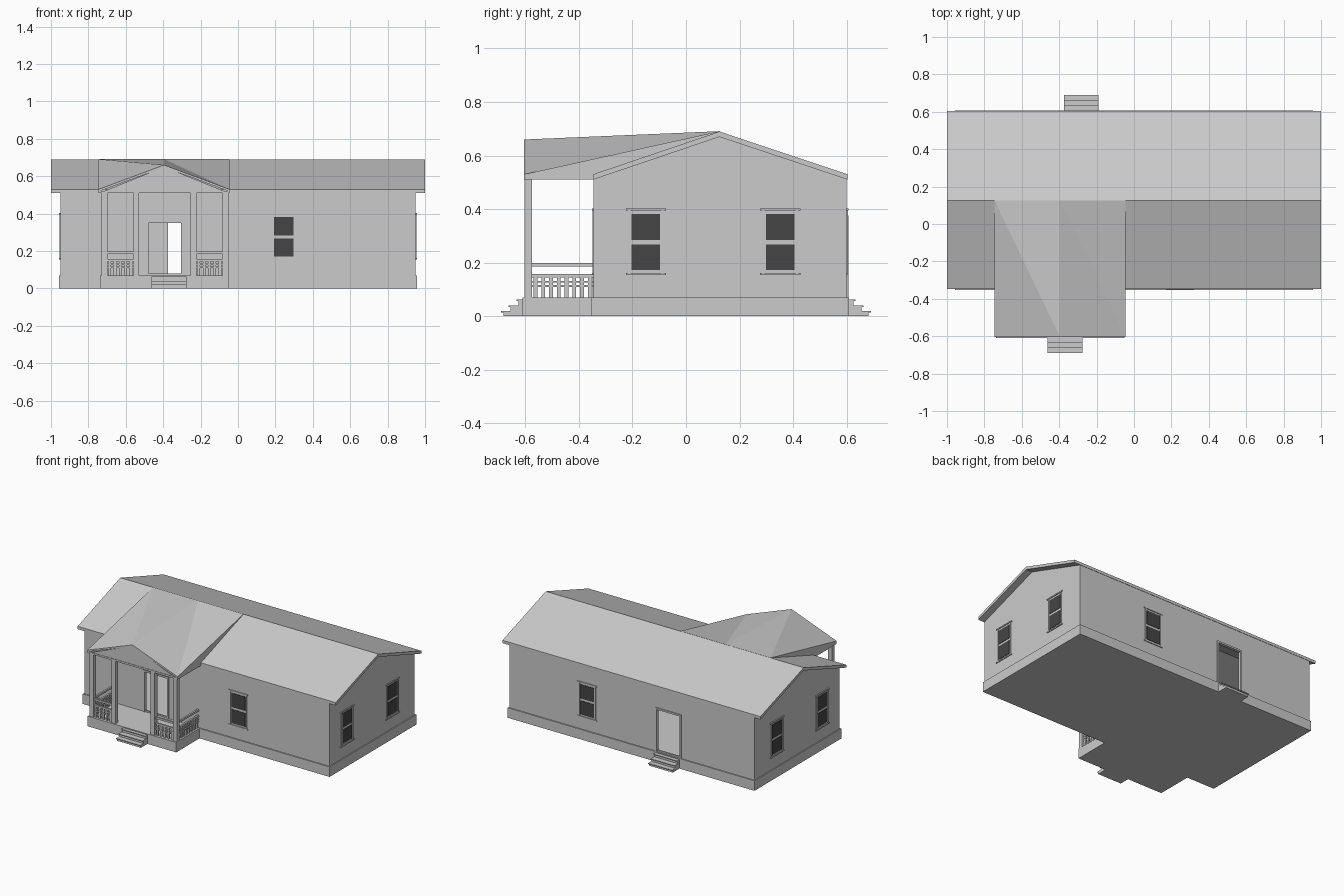
import bpy, bmesh
from mathutils import Matrix

if "Cube" in bpy.data.objects:
    bpy.data.objects.remove(bpy.data.objects["Cube"])

glass = bpy.data.materials.new("dark_glass")
glass.diffuse_color = (0.06, 0.06, 0.06, 1)
glass.use_nodes = True
glass.node_tree.nodes["Principled BSDF"].inputs["Base Color"].default_value = glass.diffuse_color


def finish(name, bm, mat=None):
    bmesh.ops.recalc_face_normals(bm, faces=bm.faces)
    me = bpy.data.meshes.new(name)
    bm.to_mesh(me)
    bm.free()
    ob = bpy.data.objects.new(name, me)
    bpy.context.collection.objects.link(ob)
    if mat:
        me.materials.append(mat)
    return ob


def boxes(name, items, mat=None, mtx=None):
    """One object from boxes given as (x0, x1, y0, y1, z0, z1)."""
    bm = bmesh.new()
    for x0, x1, y0, y1, z0, z1 in items:
        m = Matrix.LocRotScale(((x0 + x1) / 2, (y0 + y1) / 2, (z0 + z1) / 2), None,
                               (x1 - x0, y1 - y0, z1 - z0))
        bmesh.ops.create_cube(bm, size=1, matrix=m)
    if mtx:
        bm.transform(mtx)
    return finish(name, bm, mat)


def prism(name, pts, axis, a, b):
    """Extrude a profile along x (points are y, z) or y (points are x, z)."""
    bm = bmesh.new()
    vs = [bm.verts.new((a, p, z) if axis == "x" else (p, a, z)) for p, z in pts]
    f = bm.faces.new(vs)
    g = bmesh.ops.extrude_face_region(bm, geom=[f])["geom"]
    d = (b - a, 0, 0) if axis == "x" else (0, b - a, 0)
    bmesh.ops.translate(bm, vec=d, verts=[v for v in g if isinstance(v, bmesh.types.BMVert)])
    return finish(name, bm)


# main dimensions
W, YF, YB, T = 0.95, -0.345, 0.60, 0.01
FLOOR, EAVE, RIDGE, RY = 0.07, 0.53, 0.69, 0.125
PL, PR, PC, PY = -0.745, -0.045, -0.395, -0.605

# foundations
boxes("house_base", [(-0.957, 0.957, -0.353, 0.608, 0, FLOOR)])
boxes("porch_base", [(-0.738, -0.052, -0.61, -0.353, 0, FLOOR)])


# long walls with door openings
def long_wall(name, y0, y1, d0, d1, top):
    boxes(name, [(-W, d0, y0, y1, FLOOR, 0.515), (d1, W, y0, y1, FLOOR, 0.515),
                 (d0, d1, y0, y1, top, 0.515), (d0, d1, y0, y1, FLOOR, 0.08)])


FD, BD = (-0.478, -0.306), (-0.375, -0.197)
long_wall("front_wall", YF, YF + T, *FD, 0.35)
long_wall("back_wall", YB - T, YB, *BD, 0.365)

# gable walls
for side, x in (("left", -W), ("right", W - T)):
    prism(side + "_gable_wall", [(YF, FLOOR), (YB, FLOOR), (YB, 0.512), (RY, 0.672), (YF, 0.512)],
          "x", x, x + T)

# main roof
prism("main_roof", [(YF - 0.002, EAVE), (RY, RIDGE), (YB + 0.004, EAVE), (YB + 0.004, EAVE - 0.02),
                    (RY, RIDGE - 0.02), (YF - 0.002, EAVE - 0.02)], "x", -1, 1)

# porch roof that blends into the main slope
bm = bmesh.new()
p = [bm.verts.new(c) for c in (
    (PC, PY, 0.66), (PC, RY, RIDGE + 0.001),
    (PL, PY, EAVE), (PL, YF, EAVE), (PL, RY, RIDGE + 0.001),
    (PR, PY, EAVE), (PR, YF, EAVE), (PR, RY, RIDGE + 0.001))]
for tri in ((0, 1, 4), (0, 4, 2), (2, 4, 3), (0, 5, 1), (5, 7, 1), (5, 6, 7)):
    bm.faces.new([p[i] for i in tri])
ext = bmesh.ops.extrude_face_region(bm, geom=bm.faces[:], use_keep_orig=True)["geom"]
bmesh.ops.translate(bm, vec=(0, 0, -0.012), verts=[v for v in ext if isinstance(v, bmesh.types.BMVert)])
finish("porch_roof", bm)

# porch ceiling and pediment
boxes("porch_ceiling", [(-0.74, -0.05, PY, YF, 0.51, 0.522)])
boxes("porch_eaves", [(x, x + 0.012, PY, YF, 0.51, 0.528) for x in (PL, PR - 0.012)])
prism("porch_pediment", [(-0.73, 0.515), (-0.06, 0.515), (PC, 0.65)], "y", PY + 0.003, PY + 0.013)

# porch posts
POSTS = (-0.73, -0.559, -0.254, -0.083)
boxes("porch_posts", [(x, x + 0.031, -0.604, -0.575, FLOOR, 0.512) for x in POSTS])

# porch railings: rails plus balusters
RAILS = ((0.185, 0.198), (0.145, 0.157), (0.126, 0.132), (0.109, 0.116))


def railing(name, a, b, c, axis, n):
    h = 0.006
    parts = [(a, b, c - h, c + h, z0, z1) for z0, z1 in RAILS]
    for i in range(n):
        m = a + (b - a) * (i + 0.5) / n
        parts.append((m - 0.007, m + 0.007, c - h * 0.8, c + h * 0.8, FLOOR, 0.15))
    if axis == "y":
        parts = [(q[2], q[3], q[0], q[1], q[4], q[5]) for q in parts]
    boxes(name, parts)


railing("front_railing_left", -0.70, -0.558, -0.59, "x", 5)
railing("front_railing_right", -0.224, -0.082, -0.59, "x", 5)
railing("side_railing_left", -0.577, YF, -0.715, "y", 8)
railing("side_railing_right", -0.577, YF, -0.068, "y", 8)


# steps: tread with nosing over a riser block
def steps(name, x0, x1, sign):
    parts = []
    for y, z in ((0.69, 0.02), (0.663, 0.041), (0.633, 0.063)):
        for y0, y1, z0, z1 in ((0.60, y, z - 0.006, z), (0.60, y - 0.008, z - 0.022, z - 0.006)):
            ya, yb = sorted((sign * y0, sign * y1))
            parts.append((x0, x1, ya, yb, max(0, z0), z1))
    boxes(name, parts)


steps("front_steps", -0.462, -0.275, -1)
steps("back_steps", -0.375, -0.19, 1)


# door frames
def door_frame(name, d, y0, y1, top):
    w = 0.012
    boxes(name, [(d[0] - w, d[0], y0, y1, FLOOR, top + w), (d[1], d[1] + w, y0, y1, FLOOR, top + w),
                 (d[0], d[1], y0, y1, top, top + w)])


door_frame("front_door_frame", FD, YF - 0.005, YF + T + 0.003, 0.35)
door_frame("back_door_frame", BD, YB - T - 0.003, YB + 0.007, 0.365)


# windows, built facing -y around x = 0 and turned into place
def window(name, x, y, turn):
    m = Matrix.Translation((x, y, 0)) @ Matrix.Rotation(turn, 4, "Z")
    boxes(name + "_panes", [(-0.053, 0.053, -0.003, 0.004, 0.172, 0.268),
                            (-0.053, 0.053, -0.003, 0.004, 0.284, 0.382)], glass, m)
    boxes(name + "_trim", [(-0.075, 0.075, -0.006, 0.002, 0.394, 0.402),
                           (-0.075, 0.075, -0.006, 0.002, 0.154, 0.162),
                           (-0.066, -0.058, -0.005, 0.002, 0.162, 0.394),
                           (0.058, 0.066, -0.005, 0.002, 0.162, 0.394)], None, m)


HALF = 1.5707963
window("front_window", 0.245, YF, 0)
window("back_window", 0.345, YB, 2 * HALF)
for i, y in enumerate((-0.15, 0.352)):
    window(f"right_window_{i + 1}", W, y, HALF)
    window(f"left_window_{i + 1}", -W, y, -HALF)
